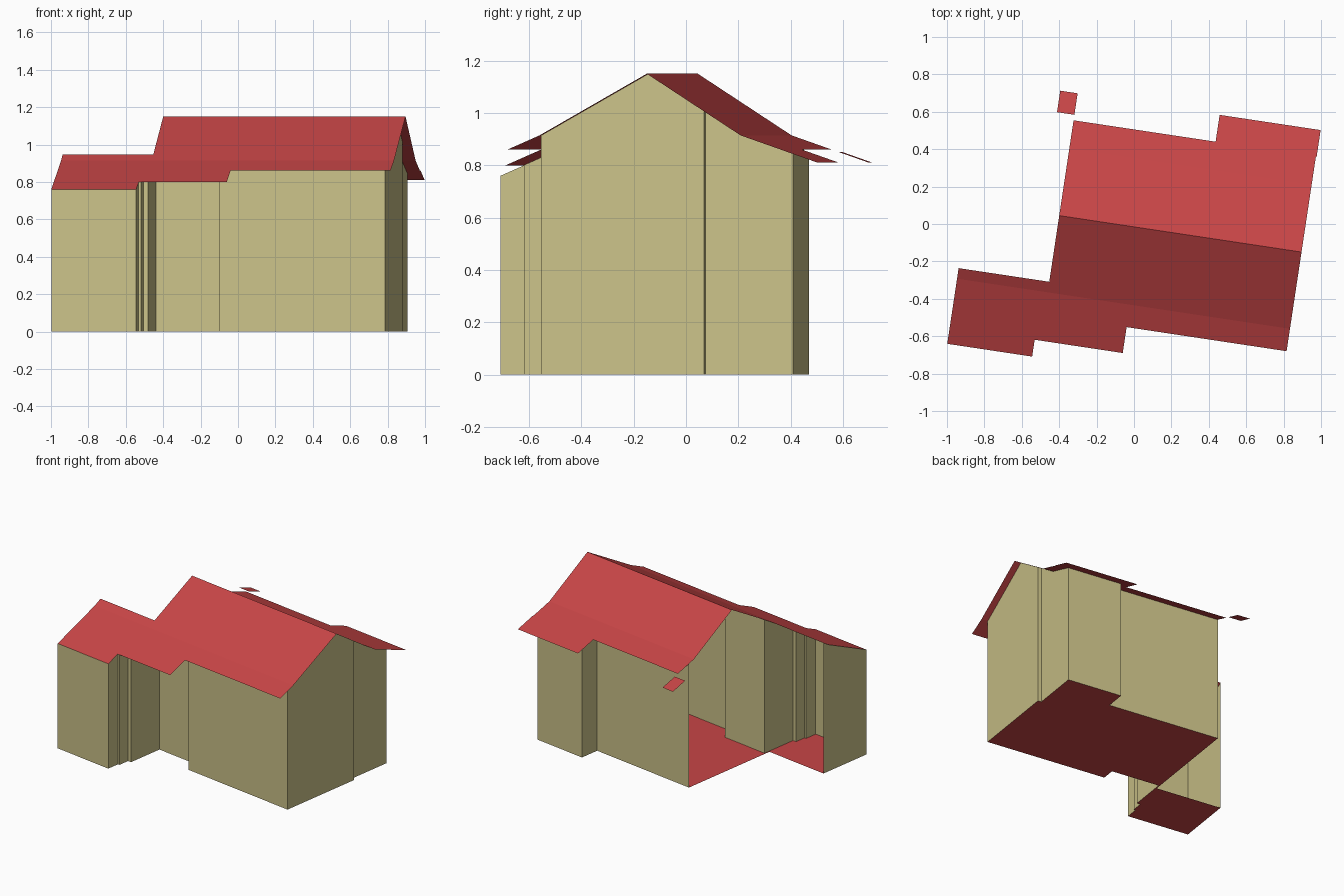
import bpy, bmesh, math
from mathutils import Matrix

cube = bpy.data.objects.get("Cube")
if cube:
    bpy.data.objects.remove(cube, do_unlink=True)

# The house is laid out square, then turned on its plot
TURN = Matrix.Rotation(math.radians(-8.56), 4, 'Z')

# Roof section: (depth, height) from the front eave over the ridge to the back eave
SECTION = [(-0.782, 0.76), (-0.43, 0.914), (-0.015, 1.15), (0.348, 0.914), (0.646, 0.81)]
BREAKS = [v for v, z in SECTION[1:-1]]


def roof_z(v):
    for (v0, z0), (v1, z1) in zip(SECTION, SECTION[1:]):
        if v <= v1:
            return z0 + (z1 - z0) * (v - v0) / (v1 - v0)
    return SECTION[-1][1]


def split(a, b):
    """Depths from a to b, with the roof's folds in between."""
    inner = [k for k in BREAKS if min(a, b) < k < max(a, b)]
    return [a] + sorted(inner, reverse=a > b) + [b]


def material(name, colour):
    m = bpy.data.materials.new(name)
    m.use_nodes = True
    m.diffuse_color = (*colour, 1)
    m.node_tree.nodes["Principled BSDF"].inputs["Base Color"].default_value = (*colour, 1)
    return m


def make(name, faces, mat):
    bm = bmesh.new()
    for face in faces:
        bm.faces.new([bm.verts.new(TURN @ Matrix.Translation(p).to_translation()) for p in face])
    bmesh.ops.remove_doubles(bm, verts=bm.verts, dist=0.0005)
    mesh = bpy.data.meshes.new(name)
    bm.to_mesh(mesh)
    bm.free()
    mesh.materials.append(mat)
    obj = bpy.data.objects.new(name, mesh)
    bpy.context.collection.objects.link(obj)
    return obj


def roof_sheet(u0, u1, v0, v1):
    steps = split(v0, v1)
    return [[(u0, a, roof_z(a)), (u1, a, roof_z(a)), (u1, b, roof_z(b)), (u0, b, roof_z(b))]
            for a, b in zip(steps, steps[1:])]


wall_mat = material("pale_yellow_wall", (0.60, 0.54, 0.25))
roof_mat = material("brick_red", (0.58, 0.06, 0.062))

# Outer walls, from the open back left corner round to the open back of the wing
PLAN = [(-0.402, 0.395), (0.43, 0.395), (0.43, 0.54), (0.834, 0.54), (0.834, 0.2),
        (0.86, 0.2), (0.86, -0.432), (-0.036, -0.432), (-0.036, -0.335),
        (-0.394, -0.335), (-0.394, -0.607), (-0.42, -0.607), (-0.42, -0.69),
        (-0.433, -0.69), (-0.433, -0.782), (-0.892, -0.782), (-0.892, -0.373)]
walls = []
for (u0, v0), (u1, v1) in zip(PLAN, PLAN[1:]):
    if v0 == v1:
        z = roof_z(v0)
        walls.append([(u1, v0, 0), (u0, v0, 0), (u0, v0, z), (u1, v0, z)])
    else:
        steps = split(v0, v1)
        for a, b in zip(steps, steps[1:]):
            walls.append([(u0, b, 0), (u0, a, 0), (u0, a, roof_z(a)), (u0, b, roof_z(b))])
make("outer_walls", walls, wall_mat)

# Ground floor slab
floor = [(u, v, 0) for u, v in PLAN + [(-0.402, -0.373)]]
make("floor", [floor[::-1]], roof_mat)

# Main roof with its stepped eaves
make("main_roof", roof_sheet(-0.402, 0.908, -0.551, 0.5), roof_mat)
make("back_eave", roof_sheet(0.366, 0.912, 0.5, 0.645), roof_mat)
make("porch_eave", roof_sheet(-0.402, 0.043, -0.691, -0.551), roof_mat)

# Lower wing roof, and the strip joining it to the main roof
make("wing_roof", roof_sheet(-0.892, -0.433, -0.782, -0.373), roof_mat)
make("roof_joint", roof_sheet(-0.433, -0.402, -0.691, -0.373), roof_mat)

# Loose corner piece of the back eave
make("eave_corner", roof_sheet(-0.496, -0.402, 0.53, 0.646), roof_mat)
